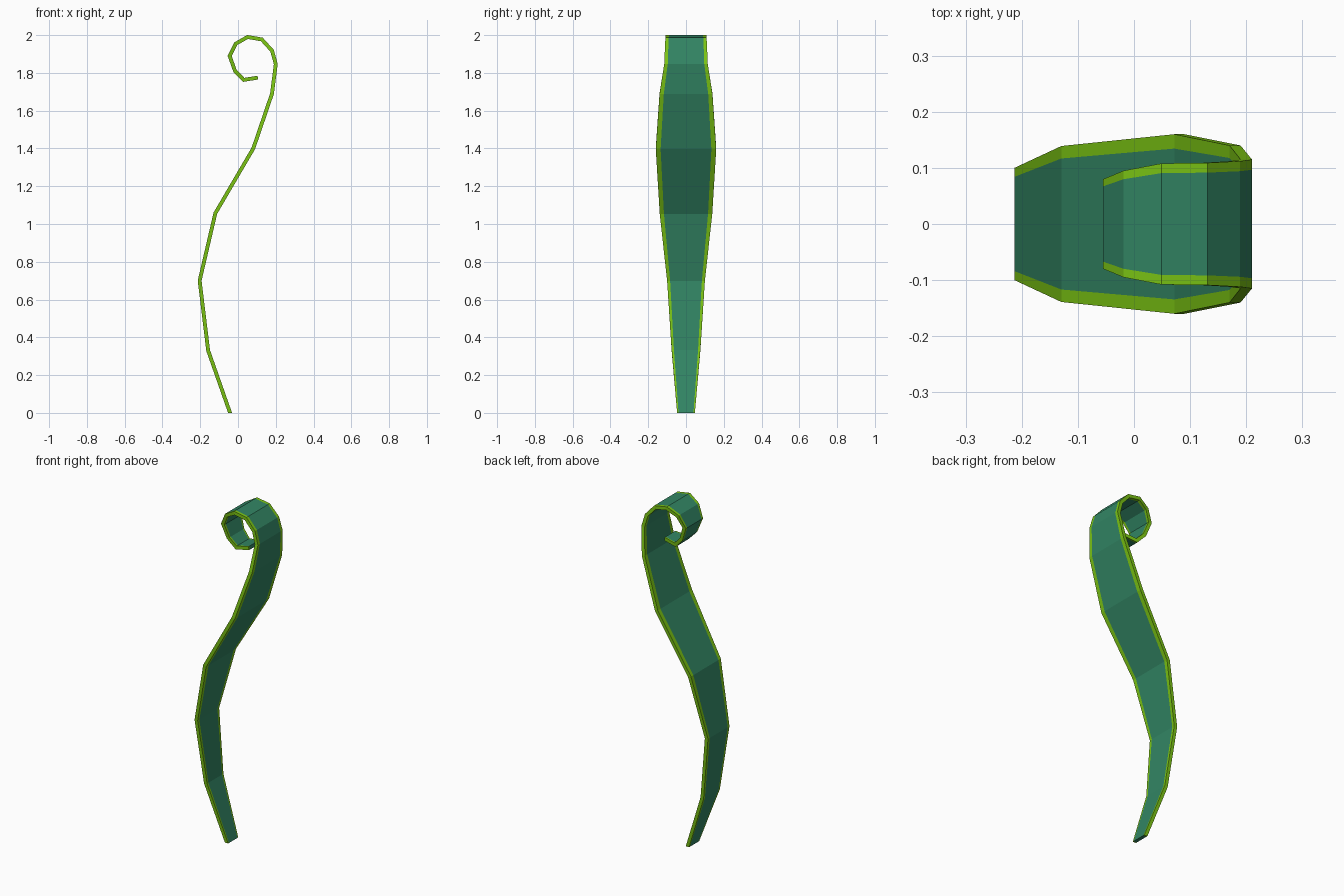
import bpy, bmesh
from mathutils import Vector

if "Cube" in bpy.data.objects:
    bpy.data.objects.remove(bpy.data.objects["Cube"])

T = 0.01  # half thickness of the leaf

# centre line of the curled leaf: x, z, half width
path = [
    (-0.042, 0.0, 0.047), (-0.158, 0.33, 0.076), (-0.203, 0.70, 0.10),
    (-0.12, 1.057, 0.139), (0.081, 1.40, 0.16), (0.18, 1.69, 0.14),
    (0.20, 1.847, 0.115), (0.18, 1.918, 0.112), (0.126, 1.977, 0.109),
    (0.051, 1.99, 0.108), (-0.011, 1.955, 0.095), (-0.044, 1.889, 0.08),
    (-0.016, 1.811, 0.069), (0.03, 1.763, 0.06), (0.105, 1.775, 0.05),
]


def material(name, color):
    m = bpy.data.materials.new(name)
    m.diffuse_color = (*color, 1)
    m.use_nodes = True
    m.node_tree.nodes["Principled BSDF"].inputs["Base Color"].default_value = m.diffuse_color
    return m


def mitre(i):
    """Sideways offset of the strip at point i, keeping its thickness even."""
    p = [Vector(q[:2]) for q in path]
    if i == 0:
        return Vector((T * 1.06, 0))  # flat cut on the ground
    a = (p[i] - p[i - 1]).normalized()
    b = (p[i + 1] - p[i]).normalized() if i + 1 < len(p) else a
    t = (a + b).normalized()
    return Vector((t.y, -t.x)) * T / t.dot(a)


bm = bmesh.new()
rings = []
for i, (x, z, w) in enumerate(path):
    o = mitre(i)
    ys = (-w, -0.84 * w, 0.84 * w, w)
    ring = [bm.verts.new((x + o.x, y, z + o.y)) for y in ys]
    ring += [bm.verts.new((x - o.x, y, z - o.y)) for y in reversed(ys)]
    rings.append(ring)

# blade faces (dark) and rim faces (lime)
for a, b in zip(rings, rings[1:]):
    for k in range(8):
        n = (k + 1) % 8
        f = bm.faces.new((a[k], a[n], b[n], b[k]))
        f.material_index = 0 if k in (1, 5) else 1

# end caps
for r in (rings[0], rings[-1]):
    for k in range(3):
        f = bm.faces.new((r[k], r[k + 1], r[6 - k], r[7 - k]))
        f.material_index = 0 if k == 1 else 1
bmesh.ops.recalc_face_normals(bm, faces=bm.faces)

mesh = bpy.data.meshes.new("curled_leaf")
bm.to_mesh(mesh)
bm.free()
mesh.materials.append(material("dark_green", (0.032, 0.235, 0.127)))
mesh.materials.append(material("lime_green", (0.20, 0.56, 0.007)))
leaf = bpy.data.objects.new("curled_leaf", mesh)
bpy.context.collection.objects.link(leaf)
